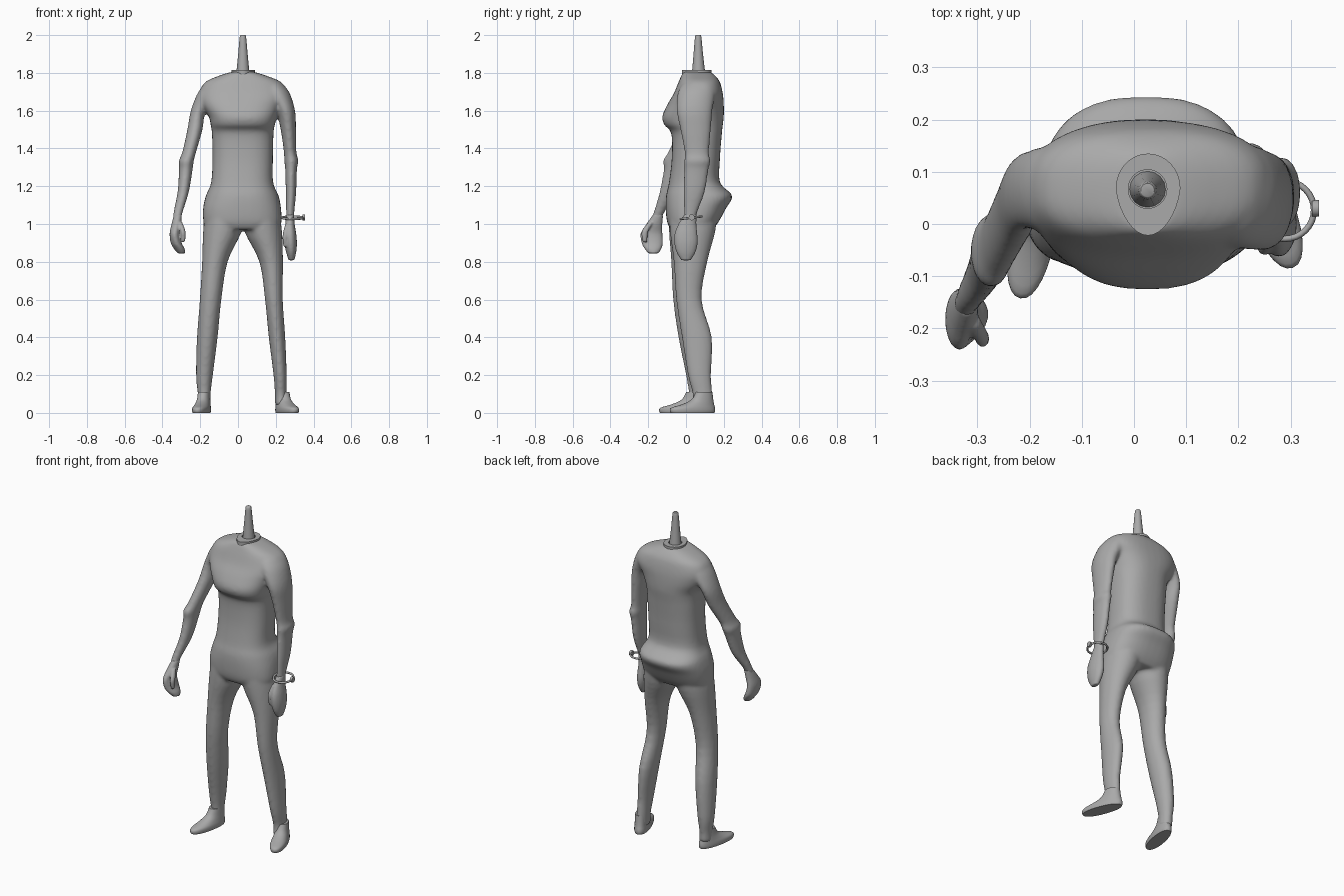
import bpy, bmesh, math
from mathutils import Vector

grey = bpy.data.materials.new("clay_grey")
grey.diffuse_color = (0.4, 0.4, 0.4, 1)


def spline(rows, steps):
    """Catmull-Rom through the section rows."""
    out = []
    for i in range(len(rows) - 1):
        p = [rows[max(i - 1, 0)], rows[i], rows[i + 1], rows[min(i + 2, len(rows) - 1)]]
        for s in range(steps):
            t = s / steps
            out.append([0.5 * (2 * b + (c - a) * t + (2 * a - 5 * b + 4 * c - d) * t * t
                               + (3 * b - a - 3 * c + d) * t ** 3) for a, b, c, d in zip(*p)])
    return out + [rows[-1]]


def loft(bm, rows, steps=4, n=28, power=2.0, angle=0.0):
    """Stack horizontal rings (z, x_min, x_max, y_min, y_max) into a closed tube."""
    rings = []
    for z, x0, x1, y0, y1 in spline(rows, steps):
        ring = []
        for k in range(n):
            a = 2 * math.pi * k / n
            c, s = math.cos(a), math.sin(a)
            u = math.copysign(abs(c) ** (2 / power), c) * (x1 - x0) / 2
            v = math.copysign(abs(s) ** (2 / power), s) * (y1 - y0) / 2
            ring.append(bm.verts.new(((x0 + x1) / 2 + u * math.cos(angle) - v * math.sin(angle),
                                      (y0 + y1) / 2 + u * math.sin(angle) + v * math.cos(angle), z)))
        rings.append(ring)
    for a, b in zip(rings, rings[1:]):
        for k in range(n):
            bm.faces.new((a[k], a[(k + 1) % n], b[(k + 1) % n], b[k]))
    bm.faces.new(rings[0])
    bm.faces.new(rings[-1][::-1])


def finish(name, bm, sharp=50):
    bmesh.ops.recalc_face_normals(bm, faces=bm.faces)
    me = bpy.data.meshes.new(name)
    bm.to_mesh(me)
    bm.free()
    me.materials.append(grey)
    ob = bpy.data.objects.new(name, me)
    bpy.context.collection.objects.link(ob)
    bpy.ops.object.select_all(action='DESELECT')
    ob.select_set(True)
    bpy.context.view_layer.objects.active = ob
    bpy.ops.object.shade_smooth_by_angle(angle=math.radians(sharp))
    return ob


def blend(ob, voxel, rounds):
    """Fuse overlapping tubes into one smooth skin."""
    m = ob.modifiers.new("fuse", 'REMESH')
    m.mode, m.voxel_size, m.use_smooth_shade = 'VOXEL', voxel, True
    s = ob.modifiers.new("soften", 'SMOOTH')
    s.factor, s.iterations = 0.5, rounds


# Clothed body: torso, sleeves and trouser legs fused together
bm = bmesh.new()
loft(bm, [(1.805, -0.035, 0.085, -0.015, 0.13), (1.785, -0.10, 0.15, -0.025, 0.155),
          (1.75, -0.175, 0.23, -0.04, 0.18), (1.69, -0.205, 0.265, -0.065, 0.195),
          (1.63, -0.19, 0.23, -0.10, 0.2), (1.57, -0.155, 0.205, -0.125, 0.2),
          (1.525, -0.145, 0.195, -0.115, 0.195), (1.48, -0.138, 0.188, -0.078, 0.19),
          (1.35, -0.135, 0.185, -0.075, 0.18), (1.22, -0.142, 0.186, -0.09, 0.18),
          (1.15, -0.17, 0.215, -0.105, 0.245), (1.08, -0.185, 0.228, -0.107, 0.21),
          (1.01, -0.183, 0.23, -0.10, 0.172), (0.97, -0.17, 0.215, -0.08, 0.14)], power=2.5, n=40)
loft(bm, [(1.09, -0.17, 0.03, -0.09, 0.16), (0.96, -0.185, 0.018, -0.09, 0.145),
          (0.8, -0.19, -0.055, -0.078, 0.10), (0.6, -0.202, -0.088, -0.068, 0.075),
          (0.4, -0.217, -0.108, -0.04, 0.11), (0.2, -0.222, -0.133, 0.0, 0.115),
          (0.1, -0.213, -0.145, 0.015, 0.105), (0.04, -0.213, -0.142, 0.01, 0.105)])
loft(bm, [(1.09, 0.02, 0.215, -0.09, 0.17), (0.96, 0.035, 0.233, -0.085, 0.155),
          (0.8, 0.113, 0.238, -0.065, 0.113), (0.6, 0.143, 0.237, -0.052, 0.083),
          (0.4, 0.163, 0.25, -0.022, 0.137), (0.2, 0.188, 0.258, 0.01, 0.133),
          (0.1, 0.195, 0.258, 0.035, 0.14), (0.04, 0.195, 0.265, 0.03, 0.145)])
# Right arm reaches forward, left arm hangs down
loft(bm, [(1.74, -0.18, -0.08, 0.0, 0.14), (1.69, -0.215, -0.1, -0.015, 0.15),
          (1.6, -0.25, -0.17, -0.01, 0.135), (1.5, -0.268, -0.188, -0.04, 0.095),
          (1.38, -0.295, -0.222, -0.095, 0.03), (1.335, -0.313, -0.234, -0.122, 0.02),
          (1.29, -0.312, -0.24, -0.118, 0.0), (1.17, -0.32, -0.26, -0.14, -0.045),
          (1.06, -0.342, -0.293, -0.172, -0.115), (1.0, -0.345, -0.305, -0.19, -0.14)])
loft(bm, [(1.74, 0.12, 0.24, -0.02, 0.15), (1.69, 0.14, 0.275, -0.045, 0.155),
          (1.6, 0.2, 0.302, -0.05, 0.14), (1.5, 0.226, 0.307, -0.03, 0.132),
          (1.38, 0.243, 0.309, -0.008, 0.122), (1.335, 0.245, 0.32, -0.01, 0.13),
          (1.29, 0.25, 0.312, -0.01, 0.12), (1.17, 0.253, 0.308, -0.012, 0.1),
          (1.06, 0.255, 0.298, -0.01, 0.06), (1.0, 0.257, 0.295, -0.01, 0.045)])
blend(finish("body", bm), 0.0095, 6)

# Right hand with curled fingers and thumb
bm = bmesh.new()
loft(bm, [(1.05, -0.338, -0.297, -0.175, -0.12), (1.0, -0.352, -0.3, -0.21, -0.125),
          (0.95, -0.362, -0.308, -0.24, -0.125), (0.9, -0.356, -0.298, -0.235, -0.122),
          (0.87, -0.34, -0.283, -0.22, -0.13), (0.845, -0.32, -0.278, -0.2, -0.145)], n=20)
loft(bm, [(1.01, -0.32, -0.295, -0.2, -0.17), (0.96, -0.305, -0.278, -0.235, -0.2),
          (0.905, -0.3, -0.28, -0.23, -0.205)], n=14)
blend(finish("right_hand", bm), 0.005, 4)

# Left hand, a loose fist
bm = bmesh.new()
loft(bm, [(1.05, 0.256, 0.297, -0.01, 0.058), (1.0, 0.25, 0.3, -0.04, 0.055),
          (0.95, 0.245, 0.308, -0.06, 0.06), (0.9, 0.245, 0.312, -0.062, 0.062),
          (0.85, 0.255, 0.308, -0.05, 0.05), (0.808, 0.268, 0.298, -0.025, 0.025)], n=20)
loft(bm, [(1.0, 0.25, 0.275, -0.04, -0.01), (0.94, 0.236, 0.265, -0.06, -0.025),
          (0.88, 0.24, 0.26, -0.05, -0.025)], n=14)
blend(finish("left_hand", bm), 0.005, 4)

# Feet: flat soles, instep rising into the ankle
for name, x, y, angle, w in (("right_foot", -0.193, -0.018, -0.2, 0.043),
                             ("left_foot", 0.26, 0.035, 0.36, 0.045)):
    bm = bmesh.new()
    rows = []
    for z, front, back, k in ((0.0, -0.122, 0.122, 0.94), (0.012, -0.127, 0.126, 1.0),
                              (0.028, -0.118, 0.125, 0.98), (0.045, -0.06, 0.12, 0.88),
                              (0.07, -0.005, 0.115, 0.78), (0.11, 0.02, 0.11, 0.72)):
        c, h = (front + back) / 2, (back - front) / 2
        cx, cy = x - c * math.sin(angle), y + c * math.cos(angle)
        rows.append((z, cx - w * k, cx + w * k, cy - h, cy + h))
    loft(bm, rows, steps=3, angle=angle, power=2.2)
    finish(name, bm)

# Collar: egg-shaped flat rim with a round neck opening
bm = bmesh.new()
n, loops = 32, []
for kind, z in (("egg", 1.785), ("egg", 1.815), ("hole", 1.815), ("hole", 1.79)):
    ring = []
    for k in range(n):
        a = 2 * math.pi * k / n
        s, c = math.sin(a), math.cos(a)
        if kind == "egg":
            p = (0.027 + 0.062 * c * (1 - 0.15 * max(-s, 0)), 0.068 + s * (0.067 if s > 0 else 0.09), z)
        else:
            p = (0.026 + 0.037 * c, 0.067 + 0.037 * s, z)
        ring.append(bm.verts.new(p))
    loops.append(ring)
for a, b in zip(loops, loops[1:] + loops[:1]):
    for k in range(n):
        bm.faces.new((a[k], a[(k + 1) % n], b[(k + 1) % n], b[k]))
finish("collar", bm, 35)

# Tapered neck peg
bm = bmesh.new()
loft(bm, [(1.78, -0.011, 0.063, 0.03, 0.104), (1.9, 0.001, 0.051, 0.04, 0.09),
          (1.985, 0.0085, 0.0435, 0.047, 0.082), (2.0, 0.013, 0.039, 0.052, 0.078)], steps=3, n=16)
finish("neck_peg", bm)

# Bracelet ring and its small bead
bpy.ops.mesh.primitive_torus_add(major_radius=0.056, minor_radius=0.006, major_segments=32,
                                 minor_segments=8, location=(0.289, 0.027, 1.033),
                                 rotation=(0.12, 0, 0))
bpy.context.object.name = "bracelet"
bpy.context.object.data.materials.append(grey)
bpy.ops.object.shade_smooth()
bpy.ops.mesh.primitive_cylinder_add(vertices=12, radius=0.016, depth=0.014,
                                    location=(0.348, 0.03, 1.035), rotation=(0, math.pi / 2, 0))
bpy.context.object.name = "bracelet_bead"
bpy.context.object.data.materials.append(grey)
bpy.ops.object.shade_smooth_by_angle(angle=math.radians(40))
